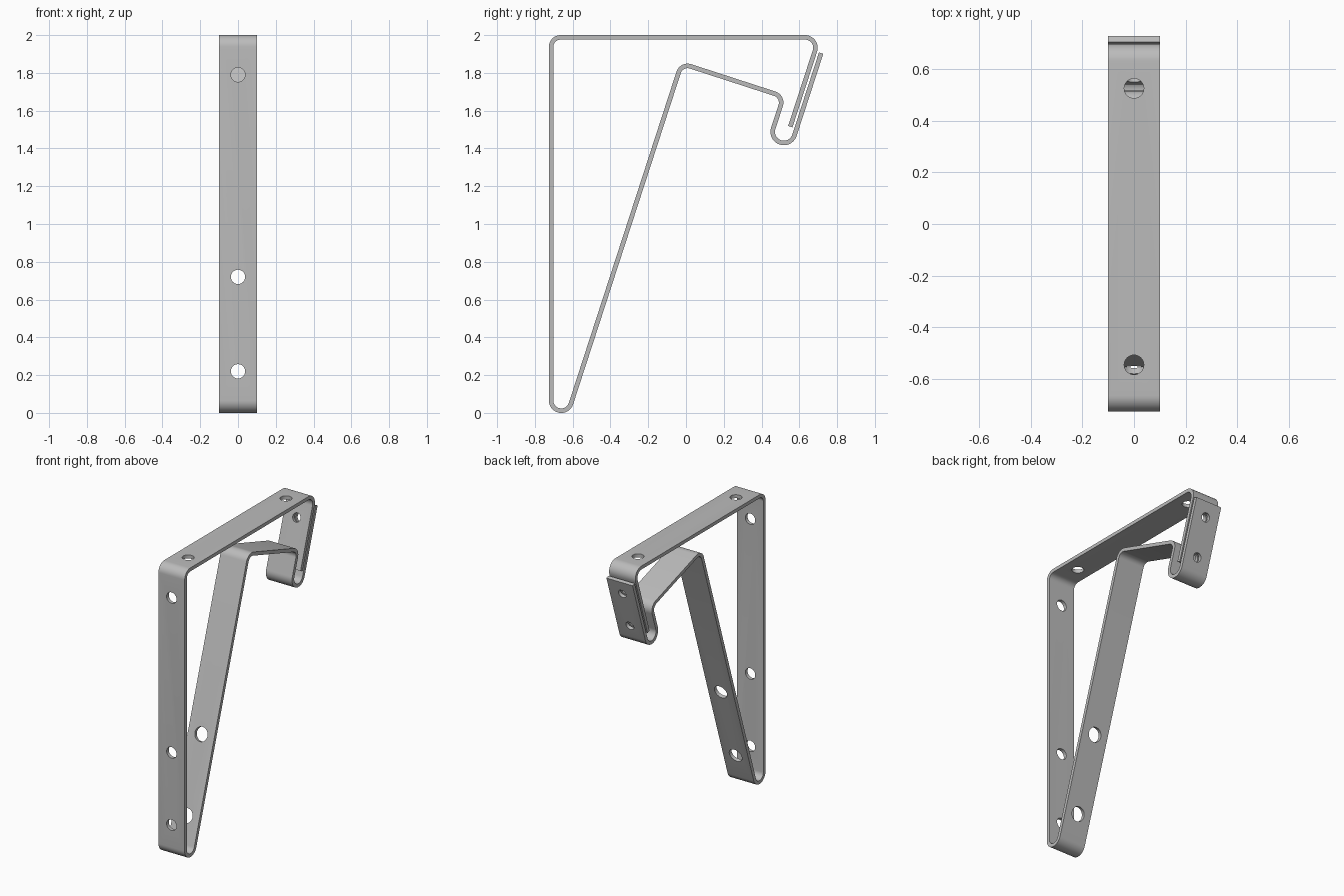
import bpy, bmesh, math
from mathutils import Vector, Matrix

if "Cube" in bpy.data.objects:
    bpy.data.objects.remove(bpy.data.objects["Cube"], do_unlink=True)

WIDTH, THICK = 0.2, 0.024
LEAN = math.radians(18)
along = Vector((math.sin(LEAN), math.cos(LEAN)))      # up the leaning straps, in (y, z)
across = Vector((math.cos(LEAN), -math.sin(LEAN)))    # square to them

steel = bpy.data.materials.new("grey_steel")
steel.use_nodes = True
colour = (0.5, 0.5, 0.5, 1)
steel.diffuse_color = colour
steel.node_tree.nodes["Principled BSDF"].inputs["Base Color"].default_value = colour

# Centre line of the bent strap: (corner in y and z, bend radius)
hook, hook_r = Vector((0.518, 1.488)), 0.059
flap_top = hook + across * hook_r + along * 0.457
corners = [
    (Vector((0.552, 1.515)), 0),
    (Vector((0.706, 1.988)), 0.055),
    (Vector((-0.714, 1.988)), 0.05),
    (Vector((-0.714, -0.274)), 0.0538),
    (Vector((-0.0236, 1.85)), 0.05),
    (Vector((0.5168, 1.6746)), 0.05),
    (hook - (across + along) * hook_r, hook_r),
    (hook + (across - along) * hook_r, hook_r),
    (flap_top, 0),
]


def bend(before, corner, after, radius):
    """Points and strap normals around one rounded corner."""
    a, b = (corner - before).normalized(), (after - corner).normalized()
    turn = math.atan2(a.x * b.y - a.y * b.x, a.dot(b))
    side = math.copysign(1, turn)
    normal = Vector((-a.y, a.x))
    centre = corner - a * radius * math.tan(abs(turn) / 2) + normal * side * radius
    steps = max(6, round(abs(turn) / math.radians(9)))
    for i in range(steps + 1):
        n = Matrix.Rotation(turn * i / steps, 2) @ normal
        yield centre - n * side * radius, n


def end_normal(p, q):
    d = (q - p).normalized()
    return Vector((-d.y, d.x))


points = [c for c, r in corners]
path = [(points[0], end_normal(points[0], points[1]))]
for i in range(1, len(corners) - 1):
    for p, n in bend(points[i - 1], points[i], points[i + 1], corners[i][1]):
        if (p - path[-1][0]).length > 1e-4:
            path.append((p, n))
path.append((points[-1], end_normal(points[-2], points[-1])))

# Sweep a rectangular section along the path
bm = bmesh.new()
rings = []
for p, n in path:
    ring = []
    for sx, sn in ((-1, -1), (1, -1), (1, 1), (-1, 1)):
        q = p + n * sn * THICK / 2
        ring.append(bm.verts.new((sx * WIDTH / 2, q.x, q.y)))
    rings.append(ring)
for r, s in zip(rings, rings[1:]):
    for k in range(4):
        bm.faces.new((r[k], r[(k + 1) % 4], s[(k + 1) % 4], s[k]))
bm.faces.new(rings[0])
bm.faces.new(rings[-1])
bmesh.ops.recalc_face_normals(bm, faces=bm.faces)
mesh = bpy.data.meshes.new("bent_strap_bracket")
bm.to_mesh(mesh)
bm.free()
bracket = bpy.data.objects.new("bent_strap_bracket", mesh)
bpy.context.collection.objects.link(bracket)
mesh.materials.append(steel)

# Hole cutters: (y, z, axis in y and z, radius)
holes = [(-0.714, z, (1, 0), 0.038) for z in (0.22, 0.72, 1.79)]        # wall leg
holes += [(y, 1.988, (0, 1), 0.038) for y in (-0.545, 0.525)]           # top arm
holes += [(-0.56 + (z - 0.2) * math.tan(LEAN), z, across, 0.048) for z in (0.22, 0.72)]  # brace
for down in (0.1, 0.365):                                               # doubled flap
    c = flap_top - along * down - across * 0.0175
    holes.append((c.x, c.y, across, 0.03))

bm = bmesh.new()
for y, z, axis, radius in holes:
    turn = Vector((0, axis[0], axis[1])).to_track_quat("Z", "X").to_matrix().to_4x4()
    bmesh.ops.create_cone(bm, cap_ends=True, segments=32, radius1=radius, radius2=radius,
                          depth=0.08, matrix=Matrix.Translation((0, y, z)) @ turn)
cut_mesh = bpy.data.meshes.new("hole_cutters")
bm.to_mesh(cut_mesh)
bm.free()
cut_mesh.materials.append(steel)
cutters = bpy.data.objects.new("hole_cutters", cut_mesh)
bpy.context.collection.objects.link(cutters)
cutters.hide_render = True

# Cut the holes, then drop the cutters
boolean = bracket.modifiers.new("holes", "BOOLEAN")
boolean.operation = "DIFFERENCE"
boolean.solver = "EXACT"
boolean.object = cutters
bpy.ops.object.select_all(action="DESELECT")
bracket.select_set(True)
bpy.context.view_layer.objects.active = bracket
bpy.ops.object.modifier_apply(modifier="holes")
bpy.data.objects.remove(cutters, do_unlink=True)
bpy.ops.object.shade_smooth_by_angle(angle=math.radians(30))
